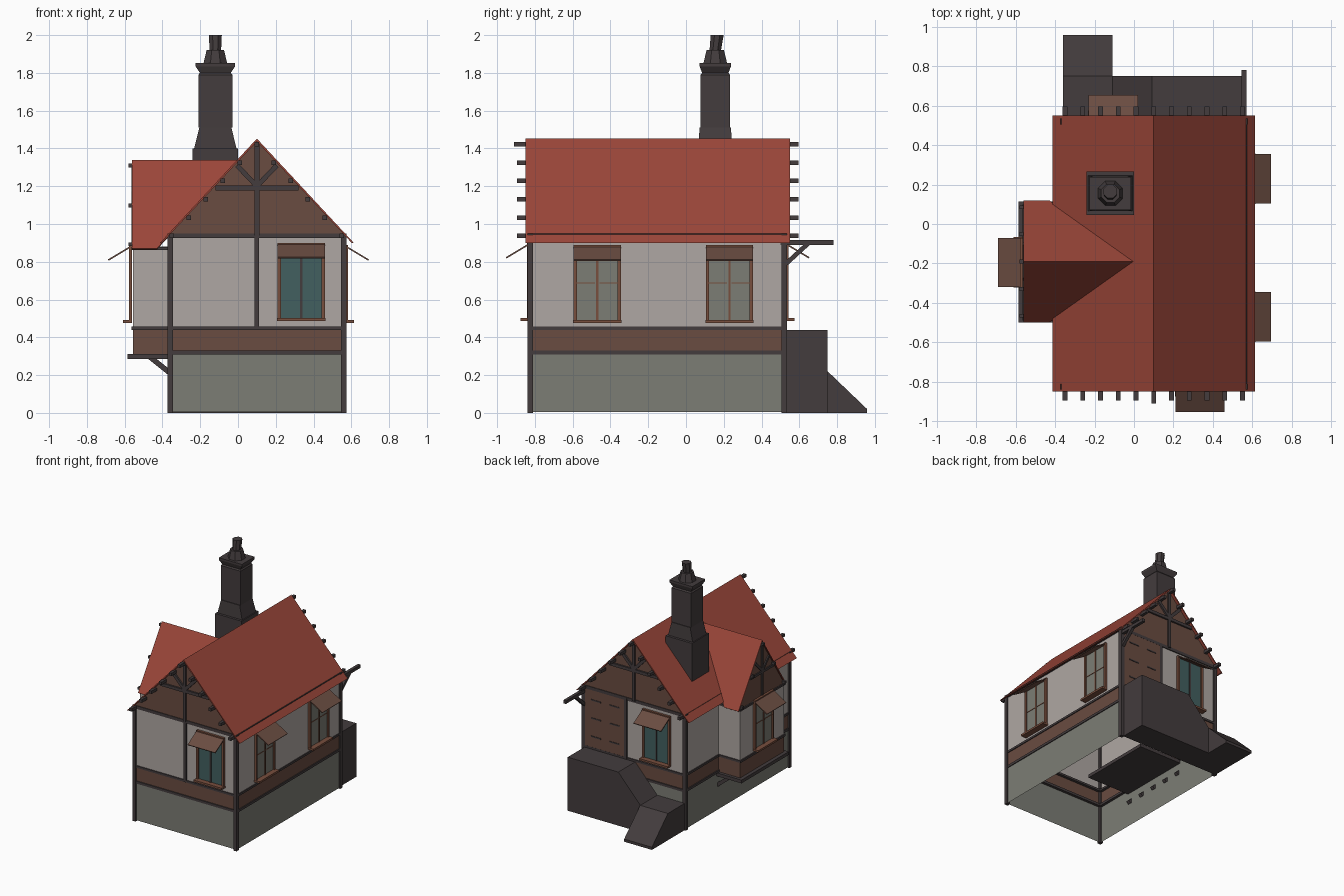
import bpy, bmesh, math
from mathutils import Vector, Matrix

if "Cube" in bpy.data.objects:
    bpy.data.objects.remove(bpy.data.objects["Cube"])


def material(name, r, g, b):
    m = bpy.data.materials.new(name)
    lin = [((c / 255 + 0.055) / 1.055) ** 2.4 for c in (r, g, b)]
    m.diffuse_color = (*lin, 1)
    m.use_nodes = True
    m.node_tree.nodes["Principled BSDF"].inputs["Base Color"].default_value = m.diffuse_color
    return m


ROOF = material("red roof tile", 155, 70, 57)
DARK = material("dark timber and soot stone", 67, 60, 61)
PLASTER = material("pale plaster", 175, 167, 163)
STONE = material("grey stone", 124, 125, 117)
WOOD = material("brown boards", 106, 76, 65)
FRAME = material("window frame brown", 120, 78, 61)
TEAL = material("teal glass", 66, 96, 96)


def finish(bm, name, mats, rule=None):
    bmesh.ops.recalc_face_normals(bm, faces=bm.faces)
    if rule:
        for f in bm.faces:
            f.material_index = rule(f.calc_center_median())
    me = bpy.data.meshes.new(name)
    bm.to_mesh(me)
    bm.free()
    for m in mats:
        me.materials.append(m)
    ob = bpy.data.objects.new(name, me)
    bpy.context.collection.objects.link(ob)
    return ob


def box(name, x0, x1, y0, y1, z0, z1, mat, mtx=Matrix()):
    bm = bmesh.new()
    centre = Matrix.Translation(((x0 + x1) / 2, (y0 + y1) / 2, (z0 + z1) / 2))
    size = Matrix.Diagonal((x1 - x0, y1 - y0, z1 - z0, 1))
    bmesh.ops.create_cube(bm, size=1, matrix=mtx @ centre @ size)
    return finish(bm, name, [mat])


def beam(name, a, b, t, mat=DARK):
    a, b = Vector(a), Vector(b)
    rot = (b - a).to_track_quat('Z', 'Y').to_matrix().to_4x4()
    h = t / 2
    return box(name, -h, h, -h, h, 0, (b - a).length, mat, Matrix.Translation(a) @ rot)


def prism(name, pts, axis, a0, a1, mat):
    """Profile in the xz plane swept along y, or in the yz plane swept along x."""
    place = (lambda p, a: (p[0], a, p[1])) if axis == 'y' else (lambda p, a: (a, *p))
    bm = bmesh.new()
    lo, hi = ([bm.verts.new(place(p, a)) for p in pts] for a in (a0, a1))
    bm.faces.new(lo)
    bm.faces.new(hi[::-1])
    n = len(pts)
    for i in range(n):
        bm.faces.new((lo[i], hi[i], hi[(i + 1) % n], lo[(i + 1) % n]))
    return finish(bm, name, [mat])


def loft(name, rings, mats, caps=True, rule=None):
    bm = bmesh.new()
    vs = [[bm.verts.new(p) for p in r] for r in rings]
    n = len(vs[0])
    for a, b in zip(vs, vs[1:]):
        for i in range(n):
            bm.faces.new((a[i], a[(i + 1) % n], b[(i + 1) % n], b[i]))
    if caps:
        bm.faces.new(vs[0])
        bm.faces.new(vs[-1])
    return finish(bm, name, mats, rule)


def rect(x0, x1, y0, y1, z):
    return [(x0, y0, z), (x1, y0, z), (x1, y1, z), (x0, y1, z)]


def rail(name, x0, x1, y0, y1, z0, z1, t=0.03):
    box(name + "_front", x0, x1, y0, y0 + t, z0, z1, DARK)
    box(name + "_back", x0, x1, y1 - t, y1, z0, z1, DARK)
    box(name + "_left", x0, x0 + t, y0, y1, z0, z1, DARK)
    box(name + "_right", x1 - t, x1, y0, y1, z0, z1, DARK)


def by_height(c):
    return 0 if c.z < 0.32 else 1 if c.z < 0.45 else 2


# Walls: open-bottomed shells, banded stone / boards / plaster
WALLS = [STONE, WOOD, PLASTER]
loft("main_walls", [rect(-0.36, 0.565, -0.825, 0.525, z) for z in (0.005, 0.32, 0.45, 0.95)],
     WALLS, False, by_height)
loft("bay_walls", [rect(-0.555, -0.36, -0.48, 0.09, z) for z in (0.31, 0.321, 0.45, 0.88)],
     WALLS, False, lambda c: max(1, by_height(c)))

# Timber posts and rails
for x in (-0.373, 0.545):
    for y in (-0.84, 0.505):
        box("corner_post", x, x + 0.03, y, y + 0.03, 0, 0.95, DARK)
for z0, z1 in ((0.31, 0.33), (0.44, 0.457), (0.925, 0.95)):
    rail("main_rail", -0.368, 0.572, -0.833, 0.533, z0, z1)
for z0, z1 in ((0.44, 0.457), (0.862, 0.878)):
    rail("bay_rail", -0.565, -0.34, -0.488, 0.098, z0, z1)
box("back_post", 0.165, 0.19, 0.51, 0.535, 0.44, 0.94, DARK)
box("front_post", 0.088, 0.112, -0.835, -0.81, 0.44, 0.94, DARK)

# Main roof, gables and gable timbers
prism("main_roof", [(-0.413, 0.9), (0.1, 1.452), (0.613, 0.9), (0.602, 0.9), (0.1, 1.437), (-0.402, 0.9)],
      'y', -0.85, 0.55, ROOF)
for y, s in ((-0.825, -1), (0.525, 1)):
    prism("gable_boards", [(-0.375, 0.93), (0.575, 0.93), (0.1, 1.438)], 'y', y - 0.003, y + 0.003, WOOD)
    yb = y + 0.004 * s
    beam("gable_post", (0.1, yb, 0.94), (0.1, yb, 1.43), 0.025)
    beam("gable_tie", (-0.12, yb, 1.19), (0.32, yb, 1.19), 0.025)
    for d in (-1, 1):
        beam("gable_brace", (0.1, yb, 1.2), (0.1 + d * 0.105, yb, 1.31), 0.025)
    for i in range(-5, 6):
        x, z = 0.1 + i * 0.09, 1.422 - abs(i) * 0.097
        out = 0.085 if (i == 0 and s < 0) else 0.07
        beam("purlin_end", (x, y - 0.03 * s, z), (x, y + out * s, z), 0.024)

# Bay roof, gable and timbers on the left side
bm = bmesh.new()
r0, r1 = bm.verts.new((-0.56, -0.19, 1.34)), bm.verts.new((0.0, -0.19, 1.34))
for y in (-0.5, 0.12):
    e0, e1 = bm.verts.new((-0.56, y, 0.87)), bm.verts.new((-0.43, y, 0.87))
    bm.faces.new((r0, r1, e1, e0))
bay_roof = finish(bm, "bay_roof", [ROOF])
bay_roof.modifiers.new("thickness", 'SOLIDIFY').thickness = 0.01
prism("bay_gable_boards", [(-0.48, 0.875), (0.1, 0.875), (-0.19, 1.322)], 'x', -0.555, -0.549, WOOD)
beam("bay_gable_post", (-0.555, -0.19, 0.87), (-0.555, -0.19, 1.32), 0.02)
beam("bay_gable_tie", (-0.555, -0.34, 1.08), (-0.555, -0.04, 1.08), 0.02)
for d in (-1, 1):
    beam("bay_gable_brace", (-0.555, -0.19, 1.09), (-0.555, -0.19 + d * 0.09, 1.18), 0.02)
    for k in (0, 0.14, 0.275):
        y, z = -0.19 + d * k, 1.31 - k * 1.516
        beam("bay_purlin_end", (-0.53, y, z), (-0.58, y, z), 0.02)

# Bay floor running into the house, carried on braces
box("bay_floor", -0.585, 0.03, -0.5, 0.115, 0.285, 0.312, DARK)
for i in range(5):
    y = -0.47 + i * 0.14
    beam("bay_floor_brace", (-0.34, y, 0.195), (-0.465, y, 0.295), 0.028)


# Windows: built facing the front, then turned to each wall
def window(x, y, turn, glass, drop=0.0, bar=DARK):
    m = Matrix.Translation((x, y, -drop)) @ Matrix.Rotation(math.radians(turn), 4, 'Z')
    box("window_glass", -0.115, 0.115, -0.008, 0, 0.5, 0.89, glass, m)
    for s in (-1, 1):
        c = s * 0.116
        box("window_jamb", c - 0.009, c + 0.009, -0.018, 0, 0.49, 0.9, FRAME, m)
    box("window_head", -0.125, 0.125, -0.018, 0, 0.885, 0.9, FRAME, m)
    box("window_mullion", -0.006, 0.006, -0.014, 0, 0.5, 0.89, bar, m)
    if glass is STONE:
        for s in (-1, 1):
            box("window_bar", s * 0.06 - 0.048, s * 0.06 + 0.048, -0.011, 0, 0.697, 0.703, FRAME, m)
    box("window_sill", -0.128, 0.128, -0.05, 0, 0.487, 0.503, FRAME, m)
    tilt = m @ Matrix.Translation((0, 0, 0.897)) @ Matrix.Rotation(math.radians(31), 4, 'X')
    box("window_awning", -0.125, 0.125, -0.148, 0, -0.004, 0.004, WOOD, tilt)


window(0.335, -0.825, 0, TEAL)
window(-0.105, 0.525, 180, TEAL)
window(0.565, -0.47, 90, STONE, 0.012, FRAME)
window(0.565, 0.23, 90, STONE, 0.012, FRAME)
window(-0.56, -0.195, -90, STONE, 0.012, FRAME)

# Back door with iron straps
box("back_door", 0.19, 0.545, 0.52, 0.532, 0.445, 0.93, WOOD)
for z in (0.54, 0.69, 0.84):
    for x in (0.23, 0.4):
        box("door_strap", x, x + 0.09, 0.53, 0.536, z, z + 0.01, DARK)

# Bracket arm at the back right corner
beam("bracket_arm", (0.557, 0.5, 0.902), (0.557, 0.78, 0.902), 0.025)
beam("bracket_brace", (0.557, 0.53, 0.79), (0.557, 0.65, 0.9), 0.024)

# Stone stair at the back: landing, slope, lower ramp
prism("stair_block", [(0.55, 0), (0.55, 0.44), (0.09, 0.44), (-0.11, 0.22), (-0.36, 0.22), (-0.36, 0)],
      'y', 0.53, 0.75, DARK)
prism("stair_ramp", [(0.75, 0), (0.75, 0.22), (0.957, 0.022), (0.957, 0)], 'x', -0.36, -0.108, DARK)

# Chimney: stepped square stack, octagonal pot
CX, CY = -0.12, 0.155
steps = [(1.0, .12, .11), (1.4, .12, .11), (1.4, .112, .09), (1.51, .085, .083), (1.51, .09, .078),
         (1.79, .09, .078), (1.8, .082, .07), (1.835, .105, .083), (1.852, .105, .083)]
loft("chimney_stack", [rect(CX - a, CX + a, CY - b, CY + b, z) for z, a, b in steps], [DARK])
pot = [(1.85, .068, 0), (1.92, .05, 0), (1.92, .033, 0), (2.0, .037, .01)]
loft("chimney_pot", [[(CX + r * math.cos(k * math.pi / 4 + math.pi / 8),
                       CY + d + r * math.sin(k * math.pi / 4 + math.pi / 8), z) for k in range(8)]
                     for z, r, d in pot], [DARK])
